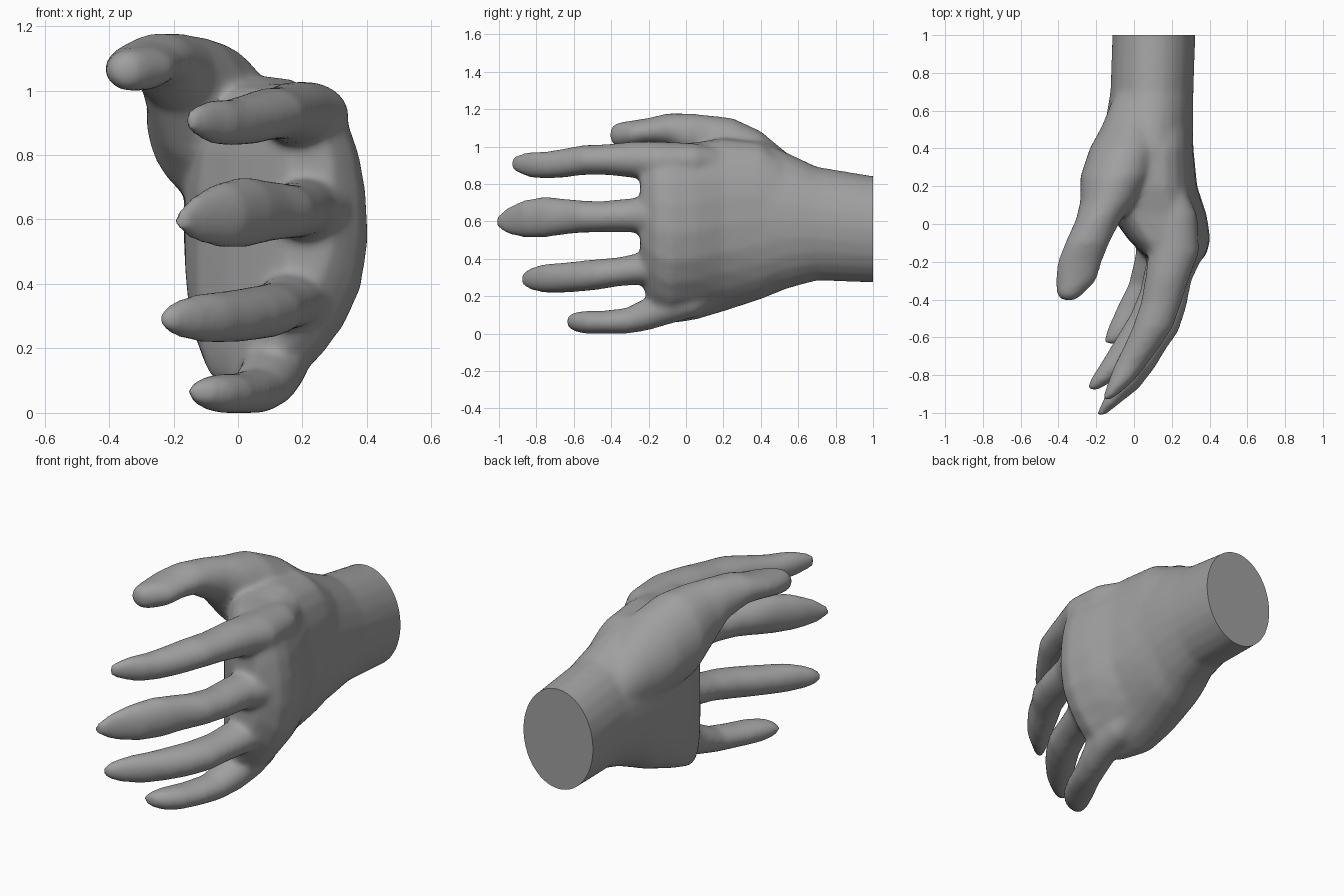
import bpy, bmesh, math

SIDES = 24
bm = bmesh.new()


def loft(rows, upper=1.0, lower=1.0):
    """Skin rounded sections lying across y: (y, x min, x max, z min, z max, bend toward palm)."""
    rings = []
    for y, x0, x1, z0, z1, bend in rows:
        x, z, rx, rz = (x0 + x1) / 2, (z0 + z1) / 2, (x1 - x0) / 2, (z1 - z0) / 2
        ring = []
        for i in range(SIDES):
            a = 2 * math.pi * i / SIDES
            c, s = math.cos(a), math.sin(a)
            k = bend * (.4 if s > 0 else 1.6 + .6 * c)
            power = upper if s > 0 else lower
            c = math.copysign(abs(c) ** power, c)
            s = math.copysign(abs(s) ** lower, s)
            ring.append(bm.verts.new((x + rx * c - k * s * s, y, z + rz * s)))
        rings.append(ring)
    for r0, r1 in zip(rings, rings[1:]):
        for i in range(SIDES):
            j = (i + 1) % SIDES
            bm.faces.new((r0[i], r0[j], r1[j], r1[i]))
    bm.faces.new(rings[0][::-1])
    bm.faces.new(rings[-1])


# wrist
loft([
    (1.12, -.115, .33, .27, .84, 0), (1.0, -.115, .325, .275, .845, 0),
    (.7, -.125, .315, .285, .895, 0), (.55, -.15, .315, .245, .965, 0),
    (.4, -.17, .315, .185, 1.04, .02), (.25, -.15, .3, .16, 1.04, .05)])

# palm
loft([
    (.5, -.15, .305, .24, .96, .01), (.4, -.17, .315, .185, 1.03, .02),
    (.2, -.165, .335, .12, 1.05, .05), (.05, -.125, .385, .075, 1.025, .08),
    (-.08, -.03, .405, .055, 1.02, .08), (-.16, .05, .385, .1, 1.01, .075),
    (-.21, .11, .34, .19, .97, .06), (-.245, .16, .3, .3, .92, .04)],
    upper=.65, lower=.85)

# index finger
loft([
    (.3, .12, .22, .87, .97, 0), (.05, .1, .335, .83, 1.02, 0),
    (-.15, .075, .345, .82, 1.03, 0),
    (-.28, .06, .295, .835, 1.03, 0), (-.42, .035, .25, .85, 1.015, 0),
    (-.55, -.01, .205, .85, 1.01, 0), (-.66, -.06, .13, .835, .99, 0),
    (-.75, -.105, .065, .83, .975, 0),
    (-.83, -.135, .0, .835, .975, 0), (-.9, -.16, -.08, .86, .96, 0),
    (-.935, -.17, -.13, .885, .935, 0)])

# middle finger
loft([
    (.3, .15, .25, .58, .68, 0), (.05, .13, .36, .53, .73, 0),
    (-.15, .11, .375, .52, .74, 0),
    (-.3, .09, .305, .545, .725, 0), (-.45, .07, .275, .545, .71, 0),
    (-.57, .025, .235, .54, .715, 0), (-.66, -.025, .17, .53, .725, 0),
    (-.76, -.075, .11, .515, .735, 0),
    (-.87, -.135, .025, .515, .715, 0), (-.96, -.175, -.09, .535, .675, 0),
    (-1.01, -.2, -.15, .57, .63, 0)])

# ring finger
loft([
    (.3, .12, .22, .34, .44, 0), (.05, .11, .32, .29, .48, 0),
    (-.1, .09, .33, .27, .49, 0),
    (-.22, .06, .275, .265, .44, 0), (-.36, .03, .23, .255, .41, 0),
    (-.48, -.02, .195, .235, .40, 0), (-.58, -.08, .135, .225, .39, 0),
    (-.67, -.135, .065, .22, .38, 0),
    (-.76, -.19, -.02, .22, .375, 0), (-.83, -.235, -.11, .235, .355, 0),
    (-.88, -.25, -.19, .265, .32, 0)])

# little finger
loft([
    (.3, .04, .14, .24, .34, 0), (.05, .03, .21, .09, .27, 0),
    (-.08, .02, .22, .055, .27, 0),
    (-.2, .0, .19, .02, .2, 0), (-.32, -.03, .145, .0, .14, 0),
    (-.44, -.09, .1, .0, .125, 0), (-.54, -.135, .045, .0, .125, 0),
    (-.6, -.155, -.01, .015, .115, 0), (-.635, -.155, -.07, .04, .095, 0)])

# thumb with the muscle at its base
loft([
    (.68, -.105, .15, .58, .86, 0), (.52, -.17, .16, .58, .985, 0),
    (.4, -.235, .15, .62, 1.085, 0),
    (.25, -.285, .1, .67, 1.155, 0), (.12, -.285, .02, .79, 1.17, 0),
    (.02, -.31, -.07, .935, 1.18, 0), (-.1, -.365, -.13, 1.01, 1.18, 0),
    (-.2, -.405, -.17, 1.015, 1.155, 0), (-.3, -.415, -.2, 1.0, 1.14, 0),
    (-.37, -.41, -.27, 1.0, 1.13, 0), (-.405, -.385, -.31, 1.03, 1.1, 0)])

bmesh.ops.recalc_face_normals(bm, faces=bm.faces)
mesh = bpy.data.meshes.new("hand")
bm.to_mesh(mesh)
bm.free()
hand = bpy.data.objects.new("hand", mesh)
bpy.context.collection.objects.link(hand)
bpy.context.view_layer.objects.active = hand
hand.select_set(True)

# fuse the parts into one skin and soften the joins
remesh = hand.modifiers.new("fuse", 'REMESH')
remesh.mode = 'VOXEL'
remesh.voxel_size = .014
soften = hand.modifiers.new("soften", 'SMOOTH')
soften.factor = .5
soften.iterations = 14
for name in ("fuse", "soften"):
    bpy.ops.object.modifier_apply(modifier=name)

# flat cut at the wrist
bm = bmesh.new()
bm.from_mesh(hand.data)
cut = bmesh.ops.bisect_plane(bm, geom=bm.verts[:] + bm.edges[:] + bm.faces[:],
                             plane_co=(0, 1, 0), plane_no=(0, 1, 0), clear_outer=True)
rim = [e for e in cut["geom_cut"] if isinstance(e, bmesh.types.BMEdge)]
bmesh.ops.contextual_create(bm, geom=rim)
bmesh.ops.recalc_face_normals(bm, faces=bm.faces)
low = min(v.co.z for v in bm.verts)
for v in bm.verts:
    v.co.z -= low
bm.to_mesh(hand.data)
bm.free()

skin = bpy.data.materials.new("grey skin")
skin.diffuse_color = (.35, .35, .35, 1)
hand.data.materials.clear()
hand.data.materials.append(skin)
bpy.ops.object.shade_smooth_by_angle(angle=math.radians(40))
